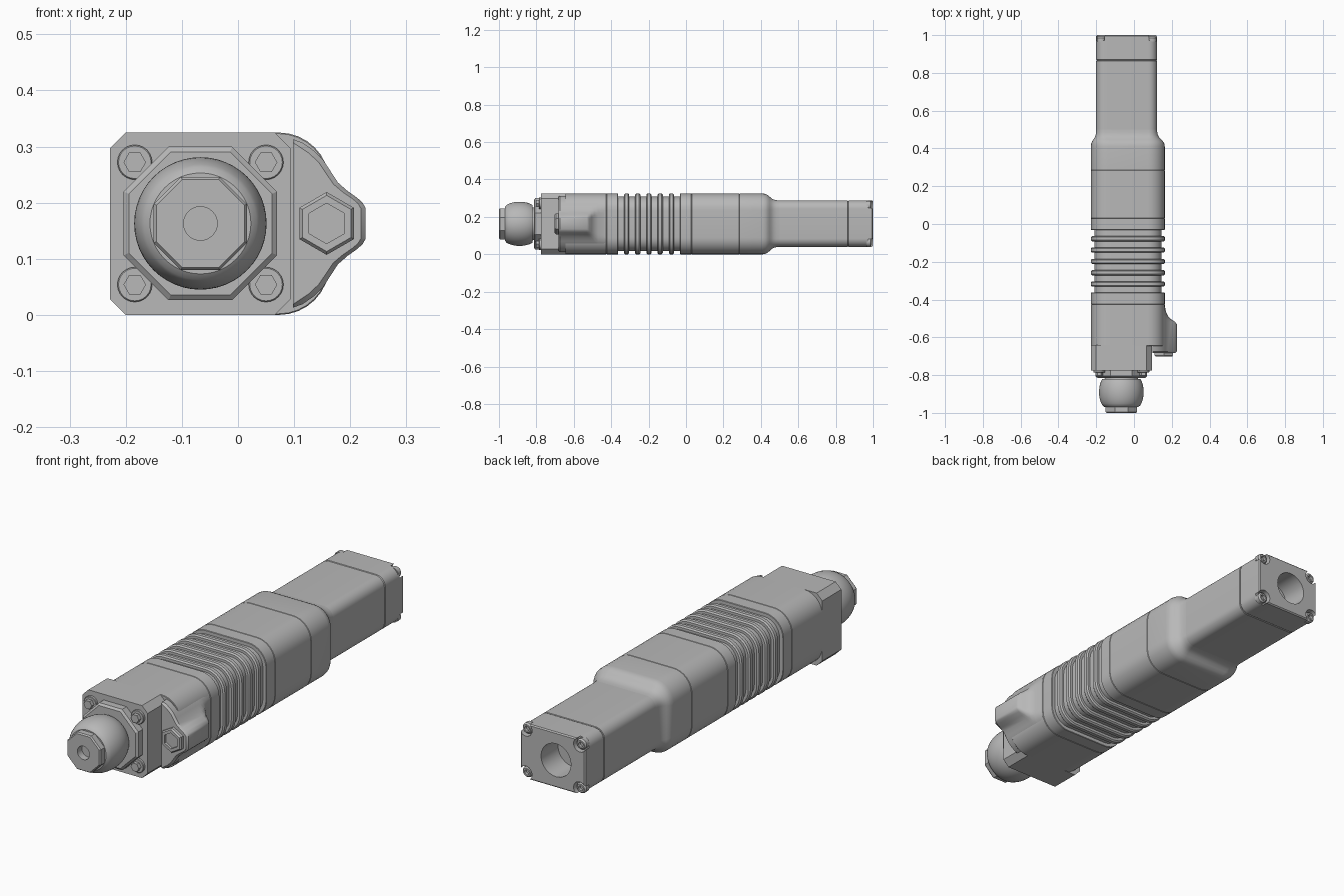
import bpy, bmesh, math

cube = bpy.data.objects.get("Cube")
if cube:
    bpy.data.objects.remove(cube, do_unlink=True)

grey = bpy.data.materials.new("plain_grey")
grey.use_nodes = True
COLOUR = (0.48, 0.48, 0.48, 1)
grey.diffuse_color = COLOUR
grey.node_tree.nodes["Principled BSDF"].inputs["Base Color"].default_value = COLOUR


def loft(name, rings):
    """Skin a list of equal-length point rings and cap both ends."""
    bm = bmesh.new()
    loops = [[bm.verts.new(p) for p in ring] for ring in rings]
    n = len(loops[0])
    for a, b in zip(loops, loops[1:]):
        for i in range(n):
            j = (i + 1) % n
            bm.faces.new((a[i], a[j], b[j], b[i]))
    bm.faces.new(loops[0])
    bm.faces.new(loops[-1])
    bmesh.ops.recalc_face_normals(bm, faces=bm.faces)
    mesh = bpy.data.meshes.new(name)
    bm.to_mesh(mesh)
    bm.free()
    mesh.materials.append(grey)
    obj = bpy.data.objects.new(name, mesh)
    bpy.context.collection.objects.link(obj)
    return obj


def smooth(obj, angle=30):
    bpy.ops.object.select_all(action='DESELECT')
    obj.select_set(True)
    bpy.context.view_layer.objects.active = obj
    bpy.ops.object.shade_smooth_by_angle(angle=math.radians(angle))


def turned(name, profile, x, z, sides=40, rot=0.0):
    """Turn a (y, radius) profile about an axis along y."""
    angles = [math.tau * i / sides + math.radians(rot) for i in range(sides)]
    obj = loft(name, [[(x + r * math.cos(a), y, z + r * math.sin(a)) for a in angles]
                      for y, r in profile])
    if sides > 8:
        smooth(obj)
    return obj


def section(y, box, r, inset=0.0, steps=8):
    """Rounded rectangle across the y axis."""
    x0, x1, z0, z1 = box
    r = max(r - inset, 0.004)
    x0, x1, z0, z1 = x0 + inset + r, x1 - inset - r, z0 + inset + r, z1 - inset - r
    pts = []
    for k, (cx, cz) in enumerate([(x1, z1), (x0, z1), (x0, z0), (x1, z0)]):
        for i in range(steps + 1):
            a = math.pi / 2 * (k + i / steps)
            pts.append((cx + r * math.cos(a), y, cz + r * math.sin(a)))
    return pts


def segment(name, y0, y1, box, r, edge=0.002):
    """Straight length of casing with slightly broken end edges."""
    obj = loft(name, [section(y0, box, r, edge), section(y0 + edge, box, r),
                      section(y1 - edge, box, r), section(y1, box, r, edge)])
    smooth(obj)
    return obj


def cut(target, cutters):
    for c in cutters:
        mod = target.modifiers.new("cut", 'BOOLEAN')
        mod.operation = 'DIFFERENCE'
        mod.object = c
        mod.solver = 'EXACT'
        bpy.context.view_layer.objects.active = target
        bpy.ops.object.modifier_apply(modifier=mod.name)
        bpy.data.objects.remove(c, do_unlink=True)
    smooth(target)


BODY = (-0.228, 0.163, 0.0, 0.325)
GRIP = (-0.2, 0.122, 0.04, 0.288)
CORE = (-0.21, 0.146, 0.017, 0.308)
R_BODY, R_GRIP = 0.09, 0.045
AX, AZ = -0.067, 0.163

# Casing segments
segment("front_body", -0.645, -0.425, BODY, R_BODY)
segment("front_collar", -0.425, -0.363, BODY, R_BODY)
segment("bellows_core", -0.37, -0.025, CORE, 0.075)
for i in range(5):
    y = -0.318 + 0.06 * i
    segment(f"bellows_rib_{i + 1}", y - 0.014, y + 0.014, BODY, R_BODY, 0.006)
segment("rear_collar", -0.032, 0.03, BODY, R_BODY)
segment("middle_body", 0.03, 0.285, BODY, R_BODY)

# Shoulder that steps down to the narrow grip
rings = [section(0.285, BODY, R_BODY, 0.002), section(0.287, BODY, R_BODY)]
for y, t in [(0.41, 0), (0.425, 0.06), (0.437, 0.22), (0.447, 0.45),
             (0.457, 0.7), (0.47, 0.88), (0.485, 0.97), (0.5, 1)]:
    box = [b + (g - b) * t for b, g in zip(BODY, GRIP)]
    rings.append(section(y, box, R_BODY + (R_GRIP - R_BODY) * t))
smooth(loft("shoulder", rings), 40)
segment("grip", 0.495, 0.865, GRIP, R_GRIP)

# End cap with bore and corner screw pockets
cap = segment("end_cap", 0.865, 1.0, GRIP, R_GRIP, 0.005)
gx, gz = (GRIP[0] + GRIP[1]) / 2, (GRIP[2] + GRIP[3]) / 2
corners = [(sx, sz) for sx in (-1, 1) for sz in (-1, 1)]
cutters = [turned("bore_cutter", [(0.88, 0.074), (1.02, 0.074)], AX + 0.012, AZ)]
for sx, sz in corners:
    cutters.append(turned("pocket_cutter", [(0.972, 0.031), (1.02, 0.031)],
                          gx + sx * 0.134, gz + sz * 0.098, 24))
cut(cap, cutters)
for i, (sx, sz) in enumerate(corners):
    turned(f"end_screw_{i + 1}",
           [(0.965, 0.024), (0.986, 0.024), (0.993, 0.018), (0.993, 0.011), (0.98, 0.011)],
           gx + sx * 0.134, gz + sz * 0.098, 20)

# Chamfered mounting block
C = 0.028
X0, X1, Z0, Z1 = AX - 0.161, AX + 0.161, 0.0, 0.325
outline = [(X0 + C, Z0), (X1 - C, Z0), (X1, Z0 + C), (X1, Z1 - C),
           (X1 - C, Z1), (X0 + C, Z1), (X0, Z1 - C), (X0, Z0 + C)]
loft("mounting_block", [[(x, y, z) for x, z in outline] for y in (-0.775, -0.64)])

# Corner bolts on the block
for i, (sx, sz) in enumerate(corners):
    x, z = AX + sx * 0.117, AZ + sz * 0.109
    turned(f"bolt_washer_{i + 1}", [(-0.77, 0.031), (-0.784, 0.031), (-0.786, 0.029)], x, z, 24)
    turned(f"bolt_head_{i + 1}", [(-0.78, 0.02), (-0.803, 0.02)], x, z, 6)

# Octagonal nut, ball and bored tip
turned("front_nut", [(-0.77, 0.148), (-0.806, 0.148), (-0.814, 0.138)], AX, AZ, 8, 22.5)
ball = [(-0.80, 0.085), (-0.82, 0.088)]
for i in range(13):
    a = math.radians(-52 + 104 * i / 12)
    ball.append((-0.89 - 0.089 * math.sin(a), 0.072 + 0.046 * math.cos(a)))
ball.append((-0.968, 0.09))
turned("ball", ball, AX, AZ, 48)
turned("tip", [(-0.96, 0.09), (-0.994, 0.09), (-1.0, 0.085), ], AX, AZ, 8, 22.5)
cut(bpy.data.objects["tip"], [turned("tip_cutter", [(-1.02, 0.03), (-0.965, 0.03)], AX, AZ, 32)])

# Side housing: half outline mirrored in height, tapering back into the body
half = [(0.098, 0.15), (0.115, 0.144), (0.135, 0.13), (0.152, 0.113), (0.165, 0.093),
        (0.178, 0.073), (0.195, 0.058), (0.212, 0.046), (0.222, 0.037), (0.227, 0.028)]
profile = half + [(x, -h) for x, h in reversed(half)]


def housing_ring(y, limit, shrink=0.0):
    return [(max(min(x, limit) - shrink, 0.098), y, AZ + h * (1 - shrink * 5))
            for x, h in profile]


smooth(loft("side_housing", [
    housing_ring(-0.682, 0.23, 0.008), housing_ring(-0.674, 0.23),
    housing_ring(-0.53, 0.23), housing_ring(-0.518, 0.217), housing_ring(-0.505, 0.197),
    housing_ring(-0.49, 0.182), housing_ring(-0.47, 0.171), housing_ring(-0.43, 0.162)]), 40)

# Hexagonal socket on the housing
turned("socket_nut", [(-0.675, 0.056), (-0.695, 0.056), (-0.702, 0.05),
                      (-0.702, 0.036), (-0.69, 0.036)], 0.158, AZ, 6, 30)
